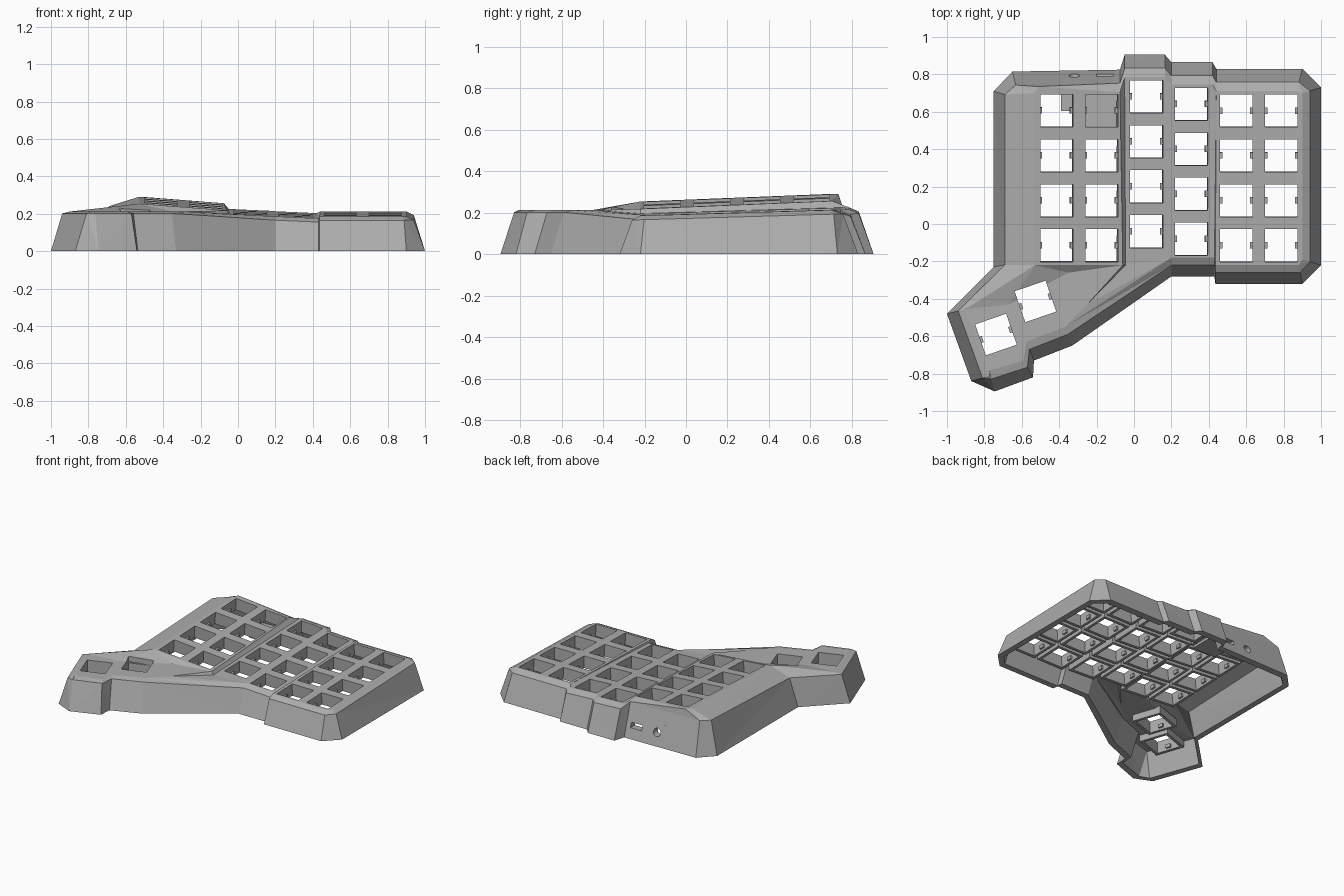
import bpy, bmesh, math
from mathutils import Matrix, Vector

cube = bpy.data.objects.get("Cube")
if cube:
    bpy.data.objects.remove(cube)

grey = bpy.data.materials.new("case grey")
grey.use_nodes = True
colour = (0.42, 0.42, 0.42, 1)
grey.diffuse_color = colour
grey.node_tree.nodes["Principled BSDF"].inputs["Base Color"].default_value = colour


def make_object(name, bm):
    bmesh.ops.recalc_face_normals(bm, faces=bm.faces)
    mesh = bpy.data.meshes.new(name)
    bm.to_mesh(mesh)
    bm.free()
    mesh.materials.append(grey)
    obj = bpy.data.objects.new(name, mesh)
    bpy.context.collection.objects.link(obj)
    return obj


def add_box(bm, centre, size, frame=Matrix()):
    place = frame @ Matrix.Translation(centre) @ Matrix.Diagonal((*size, 1))
    bmesh.ops.create_cube(bm, size=1, matrix=place)


def cut(target, cutter):
    mod = target.modifiers.new("cut", "BOOLEAN")
    mod.operation, mod.solver, mod.object = "DIFFERENCE", "EXACT", cutter
    bpy.context.view_layer.objects.active = target
    bpy.ops.object.modifier_apply(modifier=mod.name)
    bpy.data.objects.remove(cutter)


# Tilted top planes of the case
def right_plane(x, y):
    return 0.192 + 0.03 * y


def middle_plane(x, y):
    return right_plane(x, y) + 0.01 - 0.045 * (x + 0.04)


def left_plane(x, y):
    return 0.255 - 0.076 * (x + 0.06) + 0.04 * (y - 0.7)


def thumb_plane(x, y):
    return 0.212


# Base outline: x, y and the direction in which the wall leans inward
outline = [
    (-1, -.48, 1, .25), (-.87, -.84, 1, .3), (-.745, -.895, -.3, 1.1),
    (-.54, -.82, -.5, .9), (-.535, -.73, -.4, 1), (-.33, -.65, -.4, 1),
    (.2, -.28, 0, 1), (.43, -.28, 0, 1), (.435, -.32, 0, 1),
    (.9, -.32, -.2, 1), (1, -.22, -1, .3), (1, .73, -1, -.3),
    (.9, .83, -.3, -1.2), (.44, .83, 0, -1.2), (.42, .865, 0, -1.2),
    (.2, .865, 0, -1.2), (.165, .905, 0, -1.2), (-.05, .905, 0, -1.2),
    (-.075, .825, 0, -1.2), (-.65, .815, .3, -1.2), (-.75, .71, 1, -.3),
    (-.75, -.23, 1, .2)]
shoulder = {19: (-.51, .735), 20: (-.53, .7), 21: (-.53, -.22)}
planes = ([thumb_plane] * 6 + [middle_plane] * 2 + [right_plane] * 6
          + [middle_plane] * 4 + [left_plane] * 4)


def case_solid(name, inset, drop, base_z):
    bm = bmesh.new()
    base, rim, top = [], [], []
    for i, (x, y, dx, dy) in enumerate(outline):
        px, py = shoulder.get(i, (x + dx * 0.1, y + dy * 0.1))
        z = planes[i](px, py)
        lip = 0.05 if i in shoulder else 0.01 if i < 6 else 0.02
        lean = 0.06 + inset
        base.append(bm.verts.new((x + dx * inset, y + dy * inset, base_z)))
        rim.append(bm.verts.new((x + dx * lean, y + dy * lean, z - lip - drop * 0.75)))
        top.append(bm.verts.new((px, py, z - drop)))

    def inner(x, y, plane):
        return bm.verts.new((x, y, plane(x, y) - drop))

    a = inner(-.06, -.22, left_plane)
    b = inner(-.045, -.22, middle_plane)
    c = inner(-.25, -.43, thumb_plane)
    d = inner(-.35, -.26, thumb_plane)
    e = inner(-.67, -.43, thumb_plane)
    # Walls and the lip above them
    count = len(outline)
    for i in range(count):
        j = (i + 1) % count
        bm.faces.new((base[i], base[j], rim[j], rim[i]))
        bm.faces.new((rim[i], rim[j], top[j], top[i]))
    bm.faces.new(base[::-1])
    # Top panels, steps and thumb ramp
    for panel in (top[8:14], [b] + top[6:8] + top[14:18], [a, b, top[17], top[18]],
                  [a] + top[18:], top[7:9] + top[13:15], top[:6] + [c, d, e],
                  [e, d, top[21]], [d, a, top[21]], [d, c, a], [c, b, a],
                  [c, top[5], top[6]], [c, top[6], b], [top[0], e, top[21]]):
        bm.faces.new(panel)
    bmesh.ops.triangulate(bm, faces=[f for f in bm.faces if len(f.verts) == 4])
    return make_object(name, bm)


case = case_solid("case_shell", 0, 0, 0)
cut(case, case_solid("case_cavity", 0.036, 0.04, -0.02))


# Key positions: local frames lying on the top planes
def key_frame(x, y, plane, turn=0):
    step = 0.1
    u = Vector((step, 0, plane(x + step, y) - plane(x, y))).normalized()
    v = Vector((0, step, plane(x, y + step) - plane(x, y))).normalized()
    n = u.cross(v)
    frame = Matrix((u, n.cross(u), n)).transposed().to_4x4()
    return Matrix.Translation((x, y, plane(x, y))) @ frame @ Matrix.Rotation(turn, 4, "Z")


pitch, hole = 0.24, 0.175
back_rows = [(.605, left_plane), (.605, left_plane), (.68, middle_plane),
             (.64, middle_plane), (.605, right_plane), (.605, right_plane)]
keys = [key_frame(-.413 + col * pitch, y - row * pitch, plane)
        for col, (y, plane) in enumerate(back_rows) for row in range(4)]
keys += [key_frame(x, y, thumb_plane, math.radians(19))
         for x, y in ((-.738, -.591), (-.527, -.414))]

# Cut the key openings
bm = bmesh.new()
for frame in keys:
    add_box(bm, (0, 0, 0), (hole, hole, 0.22), frame)
cut(case, make_object("key_cutter", bm))

# Cut the cable slot and the round jack in the back wall
bm = bmesh.new()
add_box(bm, (-.155, .8, .09), (.09, .2, .036))
bmesh.ops.create_cone(bm, cap_ends=True, segments=24, radius1=.028, radius2=.028, depth=.2,
                      matrix=Matrix.Translation((-.32, .8, .09)) @ Matrix.Rotation(math.pi / 2, 4, "X"))
cut(case, make_object("port_cutter", bm))

# Socket collars under the openings, with a clip on each side
bm = bmesh.new()
wall, depth = 0.02, 0.055
mid = (hole + wall) / 2
for frame in keys:
    for side in (-1, 1):
        add_box(bm, (side * mid, 0, -.06), (wall, hole + 2 * wall, depth), frame)
        add_box(bm, (0, side * mid, -.06), (hole, wall, depth), frame)
        add_box(bm, (side * (hole / 2 - .006), 0, -.06), (.014, .034, .025), frame)
make_object("key_sockets", bm)

# Shelf for the circuit board behind the ports
bm = bmesh.new()
add_box(bm, (-.33, .69, .14), (.12, .17, .02))
add_box(bm, (-.175, .645, .14), (.19, .26, .02))
make_object("board_shelf", bm)
